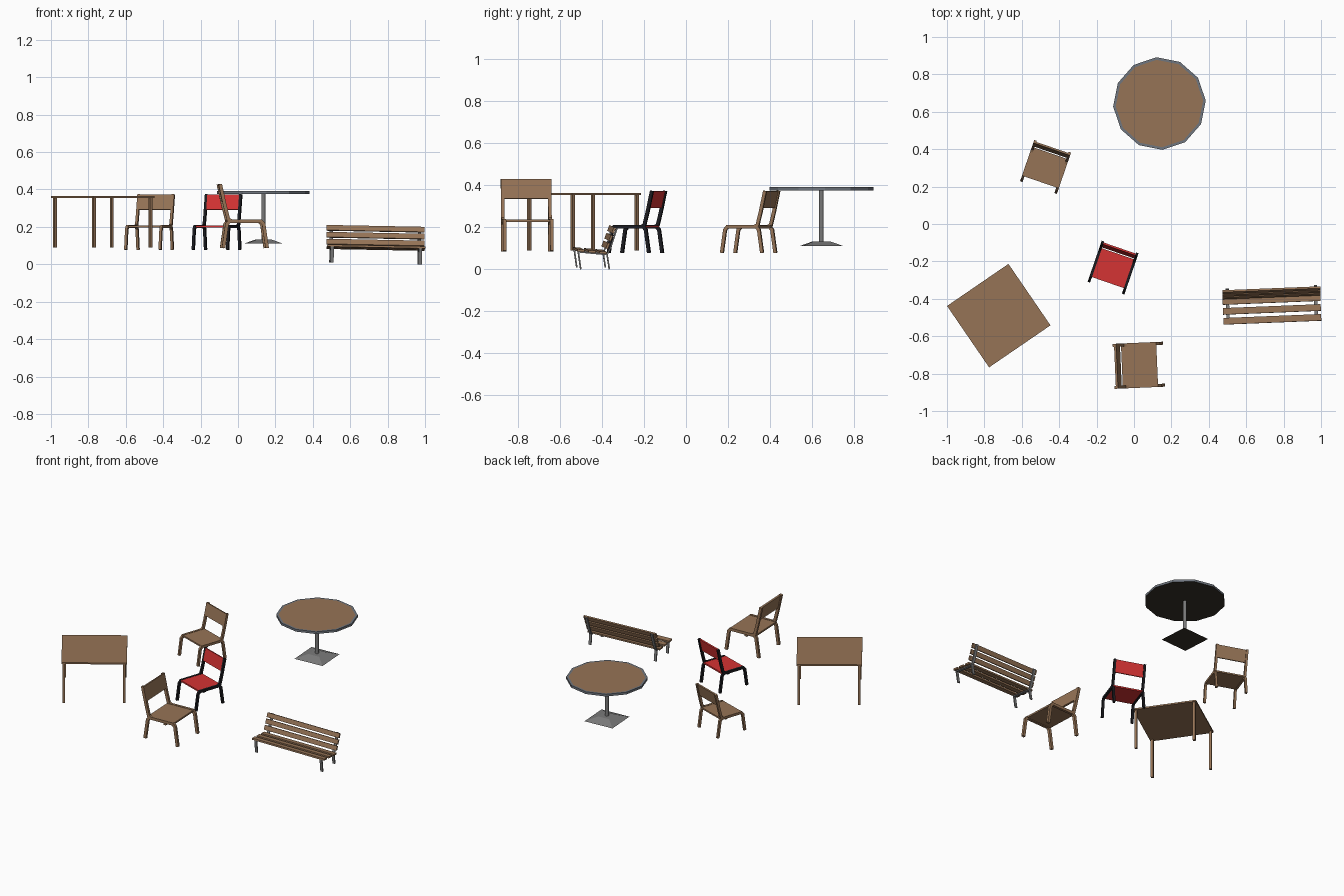
import bpy, bmesh, math
from mathutils import Matrix, Vector

if "Cube" in bpy.data.objects:
    bpy.data.objects.remove(bpy.data.objects["Cube"])


def material(name, r, g, b):
    m = bpy.data.materials.new(name)
    m.diffuse_color = (r, g, b, 1)
    m.use_nodes = True
    m.node_tree.nodes["Principled BSDF"].inputs["Base Color"].default_value = m.diffuse_color
    return m


WOOD = material("wood", 0.305, 0.174, 0.093)
RED = material("red", 0.66, 0.033, 0.033)
BLACK = material("black", 0.011, 0.011, 0.014)
METAL = material("grey metal", 0.2, 0.2, 0.2)
RIM = material("rim grey", 0.16, 0.18, 0.21)
DARK = material("dark underside", 0.035, 0.028, 0.02)


def finish(name, bm, mats, place):
    bmesh.ops.recalc_face_normals(bm, faces=bm.faces[:])
    mesh = bpy.data.meshes.new(name)
    bm.to_mesh(mesh)
    bm.free()
    for m in mats:
        mesh.materials.append(m)
    ob = bpy.data.objects.new(name, mesh)
    ob.matrix_world = place
    bpy.context.collection.objects.link(ob)
    return ob


def box(name, size, loc, mat, place, tilt=0):
    bm = bmesh.new()
    m = (Matrix.Translation(loc) @ Matrix.Rotation(tilt, 4, 'X')
         @ Matrix.Diagonal((*size, 1)))
    bmesh.ops.create_cube(bm, size=1, matrix=m)
    return finish(name, bm, [mat], place)


def bent_bar(name, path, thick, width, x, mat, place):
    """Rectangular bar following a (y, z) path, extruded across x."""
    bm = bmesh.new()
    pts = [Vector(p) for p in path]
    rings = []
    for i, p in enumerate(pts):
        a = (p - pts[max(i - 1, 0)]).normalized()
        b = (pts[min(i + 1, len(pts) - 1)] - p).normalized()
        t = (a + b).normalized()
        scale = 1 / max(t.dot(b if b.length else a), 0.5)
        n = Vector((-t.y, t.x)) * thick / 2 * scale
        rings.append([bm.verts.new((x + s * width / 2, *(p + k * n)))
                      for s, k in ((-1, -1), (1, -1), (1, 1), (-1, 1))])
    for r, q in zip(rings, rings[1:]):
        for j in range(4):
            bm.faces.new((r[j], r[(j + 1) % 4], q[(j + 1) % 4], q[j]))
    bm.faces.new(rings[0])
    bm.faces.new(rings[-1])
    return finish(name, bm, [mat], place)


def place_at(x, y, z, turn, scale=1, roll=0):
    return (Matrix.Translation((x, y, z)) @ Matrix.Rotation(math.radians(turn), 4, 'Z')
            @ Matrix.Rotation(math.radians(roll), 4, 'Y') @ Matrix.Scale(scale, 4))


def chair(label, place, panel, frame):
    # side frames: bent leg loop plus back post
    for side, x in (("left", -0.097), ("right", 0.097)):
        bent_bar(f"{label}_{side}_legs",
                 [(-0.102, 0), (-0.086, 0.11), (-0.074, 0.124), (0.072, 0.124),
                  (0.084, 0.11), (0.1, 0)], 0.016, 0.014, x, frame, place)
        bent_bar(f"{label}_{side}_back_post",
                 [(0.06, 0.124), (0.077, 0.132), (0.092, 0.19), (0.115, 0.295)],
                 0.016, 0.014, x, frame, place)
    # seat board and leaning back panel
    box(f"{label}_seat", (0.19, 0.163, 0.01), (0, 0.003, 0.125), panel, place)
    box(f"{label}_back_panel", (0.2, 0.01, 0.082), (0, 0.103, 0.254), panel, place,
        -math.atan(0.22))


chair("rear_chair", place_at(-0.475, 0.299, 0.078, -19), WOOD, WOOD)
chair("red_chair", place_at(-0.114, -0.239, 0.078, -19), RED, BLACK)
chair("large_chair", place_at(0.033, -0.755, 0.087, 92.5, 1.157), WOOD, WOOD)

# square table
T = place_at(-0.723, -0.49, 0.09, 34.4)
box("square_table_top", (0.398, 0.398, 0.01), (0, 0, 0.269), WOOD, T)
for sx in (-1, 1):
    for sy in (-1, 1):
        box("square_table_leg", (0.015, 0.015, 0.264),
            (sx * 0.184, sy * 0.184, 0.132), WOOD, T)


# round table: twelve-sided top, post and flat pyramid foot
def cone(name, sides, r1, r2, z1, z2, mats, place, inset=0):
    bm = bmesh.new()
    bmesh.ops.create_cone(bm, cap_ends=True, segments=sides, radius1=r1, radius2=r2,
                          depth=z2 - z1, matrix=Matrix.Translation((0, 0, (z1 + z2) / 2)))
    bmesh.ops.recalc_face_normals(bm, faces=bm.faces[:])
    for f in bm.faces:
        if f.normal.z < -0.9:
            f.material_index = 1
    if inset:
        top = [f for f in bm.faces if f.normal.z > 0.9]
        bmesh.ops.inset_region(bm, faces=top, thickness=inset)
        top[0].material_index = 2
    return finish(name, bm, mats, place)


R = place_at(0.136, 0.644, 0, 3.7)
cone("round_table_top", 12, 0.248, 0.248, 0.376, 0.391, [RIM, DARK, WOOD], R, 0.014)
cone("round_table_post", 12, 0.011, 0.011, 0.125, 0.377, [METAL, METAL], R)
cone("round_table_foot", 4, 0.141, 0.055, 0.11, 0.133, [METAL, DARK],
     R @ Matrix.Rotation(math.radians(45), 4, 'Z'))

# bench, tilted slightly to its right
B = place_at(0.735, -0.44, 0, 2.3, 1, 1.1)
for i in range(3):
    box("bench_seat_slat", (0.523, 0.035, 0.011),
        (0, -0.07 + 0.053 * i, 0.094 - 0.005 * i), WOOD, B, -0.09)
    box("bench_back_slat", (0.523, 0.011, 0.029),
        (0, 0.058 + 0.014 * i, 0.116 + 0.037 * i), WOOD, B, -math.atan(14 / 37))
for x in (-0.236, 0.236):
    bent_bar("bench_support", [(-0.085, 0.088), (0.055, 0.075), (0.071, 0.106), (0.102, 0.2)],
             0.007, 0.018, x, METAL, B)
    bent_bar("bench_front_leg", [(-0.082, 0.088), (-0.07, 0.005)], 0.007, 0.018, x, METAL, B)
    bent_bar("bench_back_leg", [(0.055, 0.076), (0.066, 0.005)], 0.007, 0.018, x, METAL, B)
